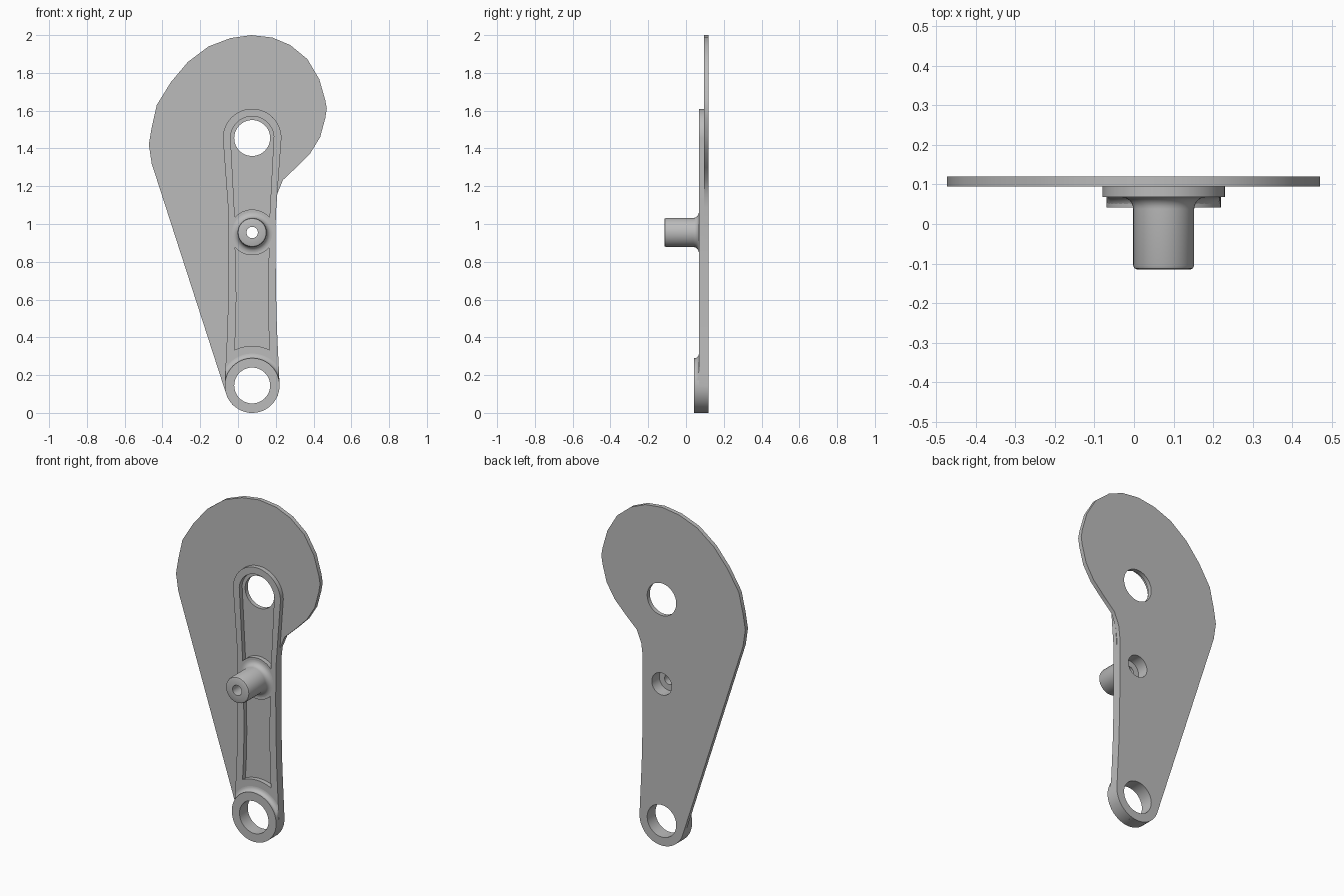
import bpy, bmesh
from math import sin, cos, pi, radians, atan2, hypot

if "Cube" in bpy.data.objects:
    bpy.data.objects.remove(bpy.data.objects["Cube"], do_unlink=True)

CX = 0.075                                   # shared axis of arm, bores and pin
LOW, PIN, TOP = 0.145, 0.955, 1.455          # heights of the three centres
BACK, FACE, RIM, BOSS, TIP = 0.12, 0.095, 0.068, 0.042, -0.115
BORE, BOSS_R, RECESS_R = 0.095, 0.143, 0.065

grey = bpy.data.materials.new("plain grey")
grey.use_nodes = True
grey.diffuse_color = (0.5, 0.5, 0.5, 1)
grey.node_tree.nodes["Principled BSDF"].inputs["Base Color"].default_value = (0.5, 0.5, 0.5, 1)


def arc(z, r, start, end, n=24):
    """Arc about the shared axis, angles in degrees."""
    angles = [radians(start + (end - start) * i / n) for i in range(n + 1)]
    return [(CX + r * cos(a), z + r * sin(a)) for a in angles]


def circle(z, r, n=48):
    return arc(z, r, 0, 360, n)[:-1]


def sides(points):
    """Right edge going up, and its mirror going down."""
    right = [(CX + w, z) for w, z in points]
    return right, [(CX - w, z) for w, z in reversed(points)]


def finish(ob):
    ob.data.materials.clear()
    ob.data.materials.append(grey)
    bpy.ops.object.select_all(action="DESELECT")
    ob.select_set(True)
    bpy.context.view_layer.objects.active = ob
    bpy.ops.object.shade_smooth_by_angle(angle=radians(30))


def slab(name, loops, front, back):
    """Flat part: first loop is the outline, the others are openings."""
    cu = bpy.data.curves.new(name, "CURVE")
    cu.dimensions, cu.fill_mode = "2D", "BOTH"
    cu.extrude = (back - front) / 2
    for loop in loops:
        sp = cu.splines.new("POLY")
        sp.points.add(len(loop) - 1)
        for p, (x, z) in zip(sp.points, loop):
            p.co = (x, z, 0, 1)
        sp.use_cyclic_u = True
    ob = bpy.data.objects.new(name, cu)
    bpy.context.collection.objects.link(ob)
    ob.location.y = (front + back) / 2
    ob.rotation_euler.x = pi / 2
    bpy.ops.object.select_all(action="DESELECT")
    ob.select_set(True)
    bpy.context.view_layer.objects.active = ob
    bpy.ops.object.convert(target="MESH")
    ob = bpy.context.object
    bm = bmesh.new()
    bm.from_mesh(ob.data)
    bmesh.ops.remove_doubles(bm, verts=bm.verts, dist=0.0001)
    bmesh.ops.recalc_face_normals(bm, faces=bm.faces)
    bm.to_mesh(ob.data)
    bm.free()
    finish(ob)


def lathe(name, z, profile, sweep=360, n=48, limit=None):
    """Turn (radius, y) points about the y direction; limit trims the width."""
    bm = bmesh.new()
    closed = sweep == 360
    rings = []
    for i in range(n if closed else n + 1):
        a = radians(sweep * i / n)
        ring = []
        for r, y in profile:
            x = r * cos(a)
            if limit:
                x = max(-limit, min(limit, x))
            ring.append(bm.verts.new((CX + x, y, z + r * sin(a))))
        rings.append(ring)
    for i in range(n):
        a, b = rings[i], rings[(i + 1) % len(rings)]
        for j in range(len(profile) - 1):
            bm.faces.new((a[j], a[j + 1], b[j + 1], b[j]))
    bmesh.ops.remove_doubles(bm, verts=bm.verts, dist=0.0001)
    bmesh.ops.recalc_face_normals(bm, faces=bm.faces)
    me = bpy.data.meshes.new(name)
    bm.to_mesh(me)
    bm.free()
    ob = bpy.data.objects.new(name, me)
    bpy.context.collection.objects.link(ob)
    finish(ob)


def fillet(r, y, size, n=6):
    """Concave profile from a base at depth y up to a wall of radius r."""
    return [(r + size * (1 - sin(t)), y - size * (1 - cos(t)))
            for t in (pi / 2 * i / n for i in range(n + 1))]


# Arm edge: narrow waist between the two round ends
edge_right, edge_left = sides([(0.142, 0.22), (0.137, 0.32), (0.131, 0.45), (0.126, 0.65),
                               (0.124, 0.85), (0.125, 1.05)])

# Back plate: lopsided lobe at the top tapering to the lower eye
lobe = [(0.2, 1.09), (0.208, 1.16), (0.238, 1.233), (0.309, 1.3), (0.383, 1.375), (0.435, 1.46),
        (0.462, 1.56), (0.47, 1.61), (0.462, 1.656), (0.43, 1.767), (0.367, 1.873), (0.277, 1.947),
        (0.182, 1.987), (0.07, 2.0), (-0.04, 1.984), (-0.156, 1.94), (-0.266, 1.857),
        (-0.356, 1.75), (-0.43, 1.63), (-0.457, 1.51), (-0.472, 1.42), (-0.457, 1.32)]
slab("back_plate",
     [arc(LOW, LOW, -165, 0) + edge_right[:-1] + lobe,
      circle(LOW, BORE), circle(TOP, BORE), circle(PIN, RECESS_R)], FACE, BACK)


# Raised arm with two open pockets
def corner(z, w, h):
    """Angle and radius of a pocket corner seen from a centre."""
    return hypot(w, h - z), math_degrees(atan2(h - z, w))


def math_degrees(a):
    return a * 180 / pi


r1, a1 = corner(PIN, 0.092, 1.035)
upper_pocket = arc(TOP, 0.115, 5, 175) + arc(PIN, r1, 180 - a1, a1, 12)
r2, a2 = corner(PIN, 0.09, 0.875)
r3, a3 = corner(LOW, 0.093, 0.333)
wall_right, wall_left = sides([(0.087, 0.45), (0.084, 0.6), (0.085, 0.75)])
lower_pocket = (wall_right + arc(PIN, r2, a2, -180 - a2, 12) + wall_left
                + arc(LOW, r3, 180 - a3, a3, 12))
slab("raised_arm",
     [arc(LOW, LOW, -180, 0) + edge_right + arc(TOP, 0.155, 0, 180) + edge_left,
      upper_pocket, lower_pocket, circle(LOW, BORE), circle(PIN, RECESS_R)], RIM, FACE)

# Lower eye boss and the fillet blending it into the arm
slab("eye_boss", [circle(LOW, LOW), circle(LOW, BORE)], BOSS, RIM)
lathe("eye_fillet", LOW, fillet(BOSS_R, RIM, RIM - BOSS), sweep=180, limit=0.142)

# Hollow pin with a recess opening at the back
lathe("hollow_pin", PIN,
      fillet(0.077, RIM, 0.03)
      + [(0.077, TIP + 0.01), (0.074, TIP + 0.003), (0.067, TIP), (0.03, TIP),
         (0.03, 0.05), (RECESS_R, 0.05), (RECESS_R, RIM)])
